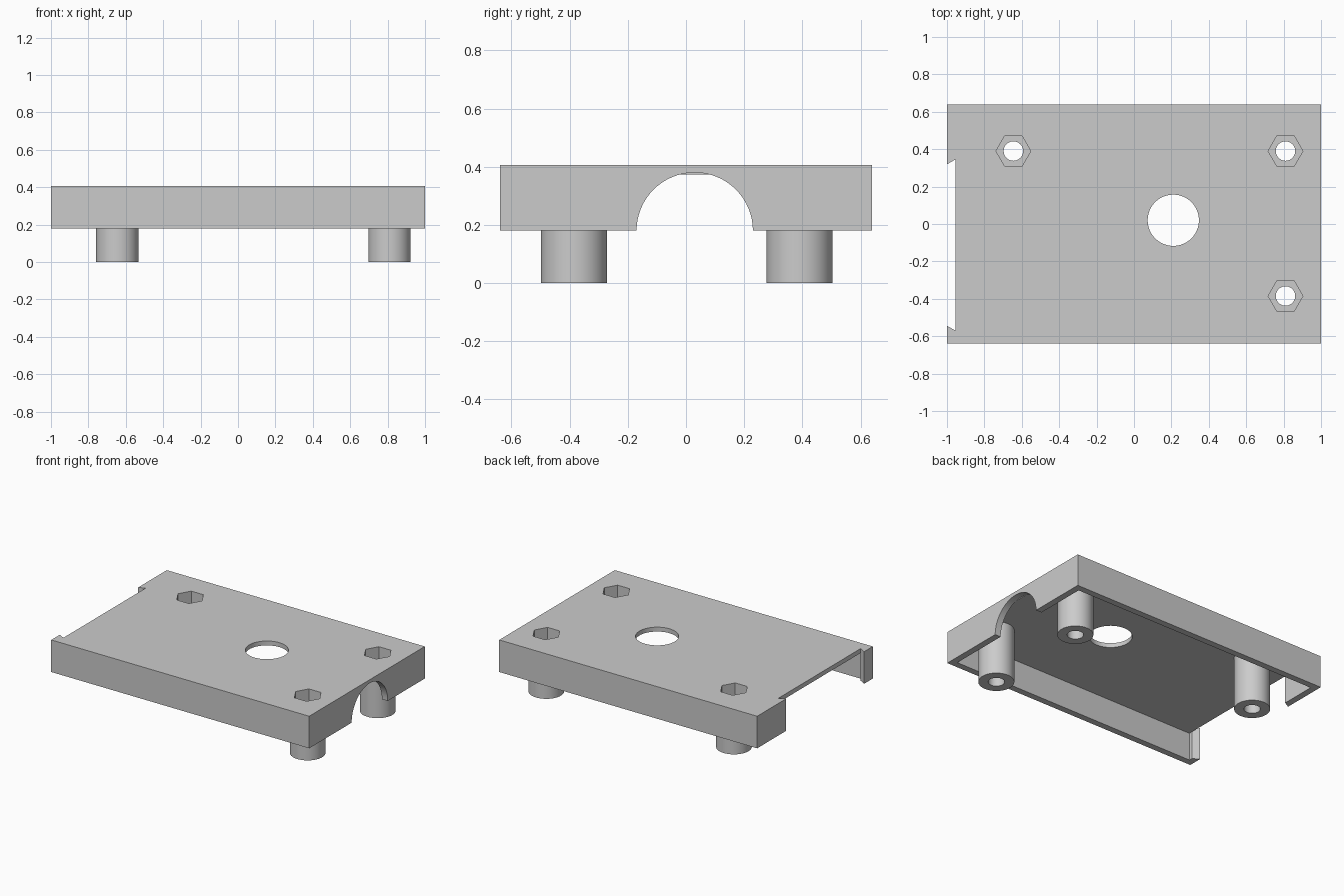
import bpy, bmesh, math
from mathutils import Matrix

cube = bpy.data.objects.get("Cube")
if cube:
    bpy.data.objects.remove(cube, do_unlink=True)

HALF_X, HALF_Y, WALL = 1.0, 0.64, 0.045
BASE, CEILING, TOP = 0.18, 0.374, 0.405
POSTS = [(-0.645, 0.39), (0.81, 0.39), (0.81, -0.385)]
POCKET_FLOOR = 0.2

grey = bpy.data.materials.new("plain grey")
grey.use_nodes = True
grey.diffuse_color = (0.6, 0.6, 0.6, 1)
grey.node_tree.nodes["Principled BSDF"].inputs["Base Color"].default_value = (0.6, 0.6, 0.6, 1)


def prism(name, outline, z0, z1, matrix=Matrix()):
    """Extrude a flat outline from z0 to z1."""
    bm = bmesh.new()
    face = bm.faces.new([bm.verts.new((x, y, z0)) for x, y in outline])
    grown = bmesh.ops.extrude_face_region(bm, geom=[face])["geom"]
    verts = [g for g in grown if isinstance(g, bmesh.types.BMVert)]
    bmesh.ops.translate(bm, verts=verts, vec=(0, 0, z1 - z0))
    bmesh.ops.transform(bm, matrix=matrix, verts=bm.verts)
    bmesh.ops.recalc_face_normals(bm, faces=bm.faces)
    mesh = bpy.data.meshes.new(name)
    bm.to_mesh(mesh)
    bm.free()
    mesh.materials.append(grey)
    obj = bpy.data.objects.new(name, mesh)
    bpy.context.collection.objects.link(obj)
    return obj


def ring(x, y, radius, sides):
    return [(x + radius * math.cos(math.tau * i / sides),
             y + radius * math.sin(math.tau * i / sides)) for i in range(sides)]


def box(x, y):
    return [(-x, -y), (x, -y), (x, y), (-x, y)]


def cut(obj, cutter):
    cutter.hide_render = True
    mod = obj.modifiers.new("cut", 'BOOLEAN')
    mod.operation, mod.solver, mod.object = 'DIFFERENCE', 'EXACT', cutter
    bpy.context.view_layer.objects.active = obj
    bpy.ops.object.modifier_apply(modifier=mod.name)
    bpy.data.objects.remove(cutter, do_unlink=True)


def smooth(obj):
    bpy.ops.object.select_all(action='DESELECT')
    obj.select_set(True)
    bpy.context.view_layer.objects.active = obj
    bpy.ops.object.shade_smooth_by_angle(angle=math.radians(30))


# Cover: a shallow box, open underneath
cover = prism("cover", box(HALF_X, HALF_Y), BASE, TOP)
cut(cover, prism("hollow", box(HALF_X - WALL, HALF_Y - WALL), BASE - 0.1, CEILING))

# Dovetailed opening in the end wall
inner = -HALF_X + WALL
flare = 0.026
dovetail = [(inner, -0.57), (inner, 0.345), (-HALF_X - WALL, 0.345 - 2 * flare),
            (-HALF_X - WALL, -0.57 + 2 * flare)]
cut(cover, prism("end_opening", dovetail, BASE - 0.1, TOP + 0.1))

# Arch through the opposite wall
along_x = Matrix.Translation((0, 0.03, BASE)) @ Matrix.Rotation(math.pi / 2, 4, 'Y')
cut(cover, prism("arch", ring(0, 0, 0.2, 64), HALF_X - WALL, HALF_X + 0.1, along_x))

# Round hole and hexagonal nut pockets in the roof
cut(cover, prism("round_hole", ring(0.21, 0.02, 0.137, 64), CEILING - 0.1, TOP + 0.1))
for x, y in POSTS:
    cut(cover, prism("pocket", ring(x, y, 0.093, 6), CEILING - 0.1, TOP + 0.1))
smooth(cover)

# Posts, bored through, each with a nut pocket in its upper end
for i, (x, y) in enumerate(POSTS):
    post = prism(f"post_{i + 1}", ring(x, y, 0.1135, 48), 0, CEILING)
    cut(post, prism("pocket", ring(x, y, 0.093, 6), POCKET_FLOOR, TOP))
    cut(post, prism("bore", ring(x, y, 0.052, 32), -0.1, TOP))
    smooth(post)
